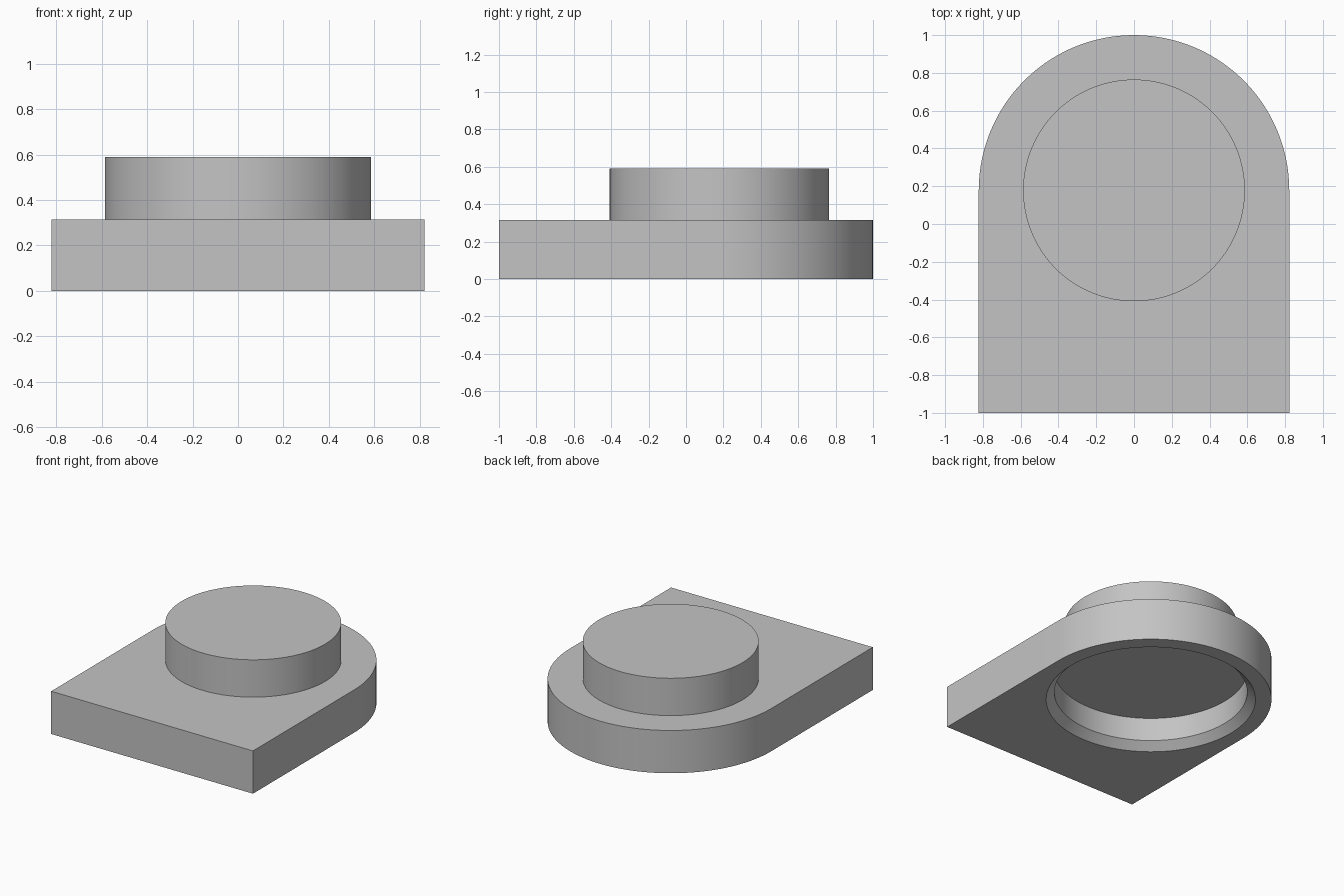
import bpy
import bmesh
from math import cos, sin, pi, radians

cube = bpy.data.objects.get("Cube")
if cube:
    bpy.data.objects.remove(cube, do_unlink=True)

HALF = 0.822           # half width of the plate and radius of its round end
CENTRE_Y = 1 - HALF    # shared axis of round end, boss and recess
PLATE_H, TOP = 0.315, 0.59
SEGMENTS = 128

grey = bpy.data.materials.new("plain grey")
grey.use_nodes = True
colour = (0.552, 0.552, 0.552, 1)
grey.diffuse_color = colour
grey.node_tree.nodes["Principled BSDF"].inputs["Base Color"].default_value = colour


def add_object(name, bm):
    bmesh.ops.recalc_face_normals(bm, faces=bm.faces)
    mesh = bpy.data.meshes.new(name)
    bm.to_mesh(mesh)
    bm.free()
    mesh.materials.append(grey)
    obj = bpy.data.objects.new(name, mesh)
    bpy.context.collection.objects.link(obj)
    return obj


def activate(obj):
    bpy.ops.object.select_all(action='DESELECT')
    obj.select_set(True)
    bpy.context.view_layer.objects.active = obj


def stacked_rings(name, levels):
    """Round solid on the shared axis from (radius, height) levels."""
    bm = bmesh.new()
    rings = []
    for r, z in levels:
        rings.append([bm.verts.new((r * cos(2 * pi * i / SEGMENTS),
                                    CENTRE_Y + r * sin(2 * pi * i / SEGMENTS), z))
                      for i in range(SEGMENTS)])
    for low, high in zip(rings, rings[1:]):
        for i in range(SEGMENTS):
            j = (i + 1) % SEGMENTS
            bm.faces.new((low[i], low[j], high[j], high[i]))
    bm.faces.new(rings[0])
    bm.faces.new(rings[-1])
    return add_object(name, bm)


# Plate: square front, half-round back
half = SEGMENTS // 2
outline = [(-HALF, -1), (HALF, -1)]
outline += [(HALF * cos(pi * i / half), CENTRE_Y + HALF * sin(pi * i / half))
            for i in range(half + 1)]
bm = bmesh.new()
face = bm.faces.new([bm.verts.new((x, y, 0)) for x, y in outline])
extruded = bmesh.ops.extrude_face_region(bm, geom=[face])["geom"]
bmesh.ops.translate(bm, vec=(0, 0, PLATE_H),
                    verts=[v for v in extruded if isinstance(v, bmesh.types.BMVert)])
plate = add_object("base_plate", bm)

# Chamfered round recess in the underside
cutter = stacked_rings("recess_cutter",
                       [(0.767, -0.054), (0.657, 0.056), (0.657, 0.23)])
cutter.hide_render = True
cut = plate.modifiers.new("recess", 'BOOLEAN')
cut.operation = 'DIFFERENCE'
cut.solver = 'EXACT'
cut.object = cutter
activate(plate)
bpy.ops.object.modifier_apply(modifier=cut.name)
bpy.data.objects.remove(cutter, do_unlink=True)

# Raised round boss, sunk slightly into the plate
boss = stacked_rings("round_boss", [(0.587, PLATE_H - 0.03), (0.587, TOP)])

for obj in (plate, boss):
    activate(obj)
    bpy.ops.object.shade_smooth_by_angle(angle=radians(30))
